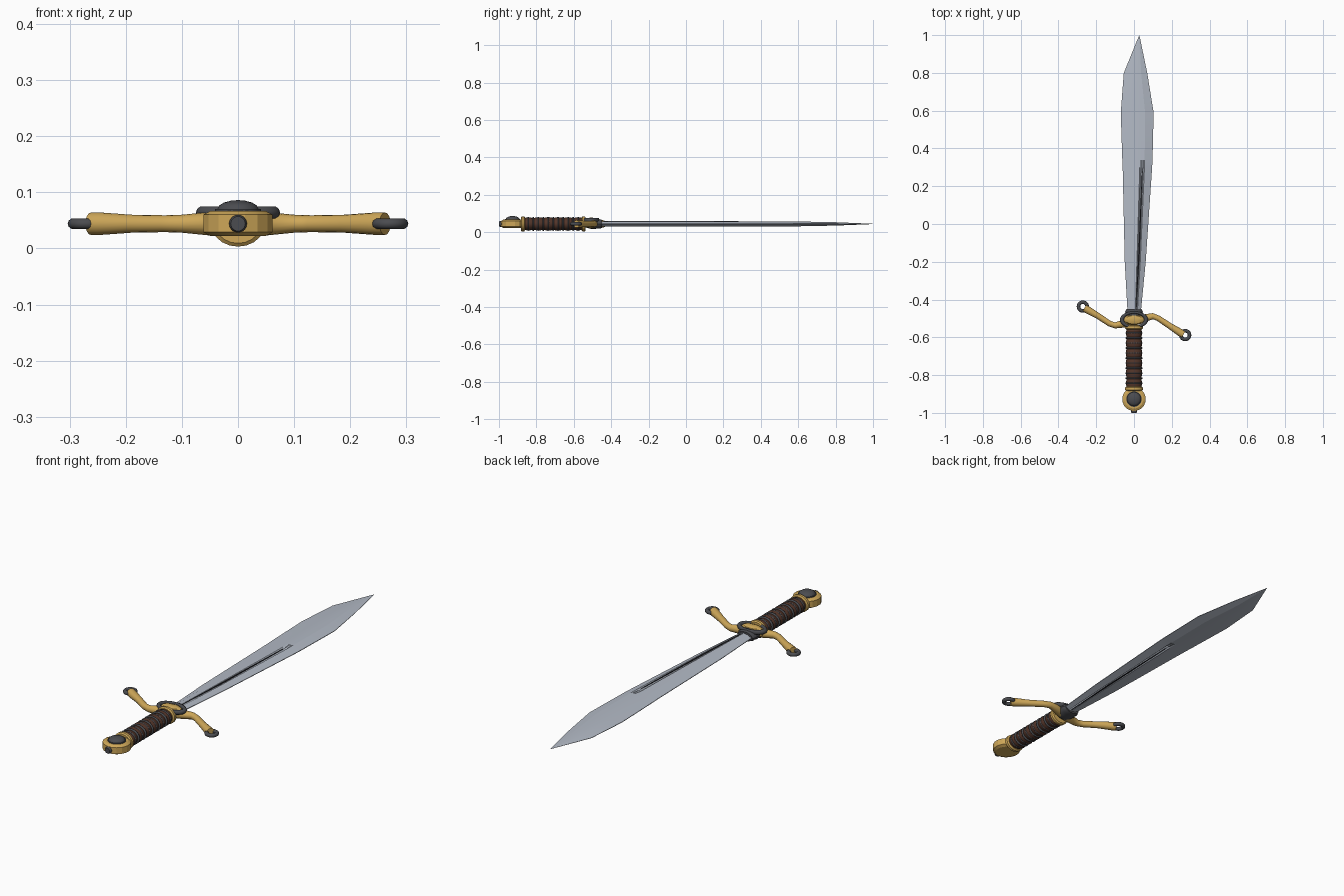
import bpy, bmesh, math
from mathutils import Vector, Matrix

if "Cube" in bpy.data.objects:
    bpy.data.objects.remove(bpy.data.objects["Cube"])

MID = 0.044  # height of the sword's centre plane


def material(name, rgb):
    m = bpy.data.materials.new(name)
    m.use_nodes = True
    m.diffuse_color = (*rgb, 1)
    m.node_tree.nodes["Principled BSDF"].inputs["Base Color"].default_value = (*rgb, 1)
    return m


steel = material("pale steel", (0.45, 0.49, 0.56))
gold = material("gold", (0.62, 0.39, 0.10))
iron = material("dark iron", (0.07, 0.072, 0.08))
leather = material("brown leather", (0.085, 0.035, 0.022))
shadow = material("groove black", (0.015, 0.015, 0.02))


def loft(name, rings, mats, angle=35):
    """Skin a list of equal-length closed sections and cap both ends."""
    bm = bmesh.new()
    rows = [[bm.verts.new(p) for p in ring] for ring in rings]
    n = len(rows[0])
    for a, b in zip(rows, rows[1:]):
        for i in range(n):
            j = (i + 1) % n
            bm.faces.new((a[i], a[j], b[j], b[i]))
    bm.faces.new(rows[0][::-1])
    bm.faces.new(rows[-1])
    bmesh.ops.recalc_face_normals(bm, faces=bm.faces)
    mesh = bpy.data.meshes.new(name)
    bm.to_mesh(mesh)
    bm.free()
    obj = bpy.data.objects.new(name, mesh)
    bpy.context.collection.objects.link(obj)
    for m in mats:
        mesh.materials.append(m)
    bpy.ops.object.select_all(action="DESELECT")
    obj.select_set(True)
    bpy.context.view_layer.objects.active = obj
    if angle:
        bpy.ops.object.shade_smooth_by_angle(angle=math.radians(angle))
    return obj


def tube(name, points, mat, sides=16, flat=1.0, angle=35):
    """Round bar along (x, y, radius) points; flat scales its height."""
    rings = []
    for i, (x, y, r) in enumerate(points):
        a, b = points[max(i - 1, 0)], points[min(i + 1, len(points) - 1)]
        side = Vector((b[1] - a[1], a[0] - b[0], 0)).normalized()
        up = Vector((0, 0, flat))
        ts = [math.tau * k / sides for k in range(sides)]
        rings.append([Vector((x, y, MID)) + r * (side * math.cos(t) + up * math.sin(t)) for t in ts])
    return loft(name, rings, [mat], angle)


def turned(name, centre, profile, mat, sides, scale_y=1.0, angle=35):
    """Upright turned part from (radius, height) pairs."""
    rings = []
    for r, z in profile:
        ts = [math.tau * (k + 0.5) / sides for k in range(sides)]
        rings.append([(centre[0] + r * math.cos(t), centre[1] + r * scale_y * math.sin(t), z) for t in ts])
    return loft(name, rings, [mat], angle)


def ring(name, centre, major, minor, mat, scale_y=1.0):
    bpy.ops.mesh.primitive_torus_add(location=centre, major_radius=major, minor_radius=minor,
                                     major_segments=28, minor_segments=10)
    obj = bpy.context.object
    obj.name = name
    obj.data.transform(Matrix.Diagonal((1, scale_y, 1, 1)))
    obj.data.materials.append(mat)
    bpy.ops.object.shade_smooth_by_angle(angle=math.radians(60))


# Blade: stations of y, left edge, right edge, half thickness, groove depth
stations = [(-0.47, -0.034, 0.036, 0.014, 0.005), (-0.2, -0.049, 0.062, 0.014, 0.005),
            (0.3, -0.06, 0.096, 0.014, 0.005), (0.34, -0.062, 0.098, 0.014, 0),
            (0.59, -0.07, 0.104, 0.013, 0), (0.8, -0.054, 0.07, 0.009, 0),
            (0.998, 0.027, 0.029, 0.001, 0)]
sections = []
for y, left, right, thick, groove in stations:
    across = [(0.0, 0.1), (0.3, 0.85), (0.58, 1), (0.62, 1), (0.66, 1), (0.7, 1), (0.74, 1), (1.0, 0.1)]
    top = []
    for k, (u, h) in enumerate(across):
        dip = groove if k in (3, 5) else 0
        top.append((left + (right - left) * u, y, thick * h - dip))
    sections.append([(x, y, MID + z) for x, y, z in top] + [(x, y, MID - z) for x, y, z in reversed(top)])
loft("blade", sections, [steel], angle=12)

# Dark lines lying in the fuller on both faces
for side, label in ((1, "top"), (-1, "under")):
    z = MID + side * 0.0142
    line = [[(x - w, y, z - 0.001), (x + w, y, z - 0.001), (x + w, y, z + 0.001), (x - w, y, z + 0.001)]
            for x, y, w in ((0.011, -0.44, 0.001), (0.027, -0.15, 0.004), (0.043, 0.28, 0.001))]
    loft("fuller_line_" + label, line, [shadow], 0)

# Crossguard: one swept bar with flared ends
tube("crossguard", [(-0.262, -0.445, 0.02), (-0.245, -0.455, 0.02), (-0.19, -0.487, 0.016),
                    (-0.13, -0.527, 0.015), (-0.1, -0.537, 0.016), (-0.05, -0.527, 0.021),
                    (0, -0.513, 0.025), (0.05, -0.5, 0.021), (0.1, -0.488, 0.016),
                    (0.13, -0.5, 0.015), (0.19, -0.54, 0.016), (0.245, -0.575, 0.02),
                    (0.262, -0.585, 0.02)], gold, angle=50)
for x, y, label in ((-0.271, -0.437, "right"), (0.271, -0.588, "left")):
    ring("guard_end_ring_" + label, (x, y, MID), 0.023, 0.0095, iron)

# Collar and oval mount at the blade root
tube("blade_collar", [(0, -0.52, 0.046), (0, -0.49, 0.05), (0, -0.475, 0.045),
                      (0, -0.465, 0.047), (0, -0.45, 0.04)], iron, flat=0.55)
ring("oval_mount_rim", (0, -0.507, 0.064), 0.064, 0.011, iron, 0.6)
turned("oval_mount_boss", (0, -0.507), [(0.056, 0.04), (0.056, 0.062), (0.045, 0.072), (0.02, 0.077)],
       gold, 24, 0.5)

# Grip: bulging leather segments divided by dark bands
count = 6
start, length = -0.87, 0.32
shape = []
for k in range(count * 6 + 1):
    t = k / (count * 6)
    bulge = abs(math.sin(math.pi * t * count))
    shape.append((0, start + length * t, 0.036 + 0.006 * bulge + 0.002 * math.sin(math.pi * t)))
tube("grip", shape, leather, sides=20, flat=0.82, angle=60)
for k in range(count * 2 - 1):
    y = start + length * (k + 1) / (count * 2)
    r = 0.046 if k % 2 else 0.0455
    tube("grip_band_%d" % (k + 1), [(0, y - 0.005, r - 0.005), (0, y - 0.002, r),
                                    (0, y + 0.002, r), (0, y + 0.005, r - 0.005)],
         iron, sides=20, flat=0.82, angle=60)

# Gold collars at both ends of the grip
for y, label in ((-0.872, "rear"), (-0.547, "front")):
    tube("grip_collar_" + label, [(0, y - 0.011, 0.041), (0, y - 0.006, 0.048),
                                  (0, y + 0.006, 0.048), (0, y + 0.011, 0.041)],
         gold, sides=20, flat=0.85)

# Pommel: faceted disc, dark cap on top, end nub
turned("pommel", (0, -0.927), [(0.05, 0.022), (0.063, 0.029), (0.063, 0.06), (0.05, 0.067)],
       gold, 16, angle=15)
dome = [(0.041, 0.06), (0.041, 0.07)]
dome += [(0.037 * math.cos(t), 0.07 + 0.016 * math.sin(t)) for t in (0.0, 0.4, 0.8, 1.2, 1.5)]
turned("pommel_cap", (0, -0.927), dome, iron, 24)
tube("pommel_nub", [(0, -0.98, 0.016), (0, -0.995, 0.016), (0, -1.0, 0.013)], iron, sides=14)
